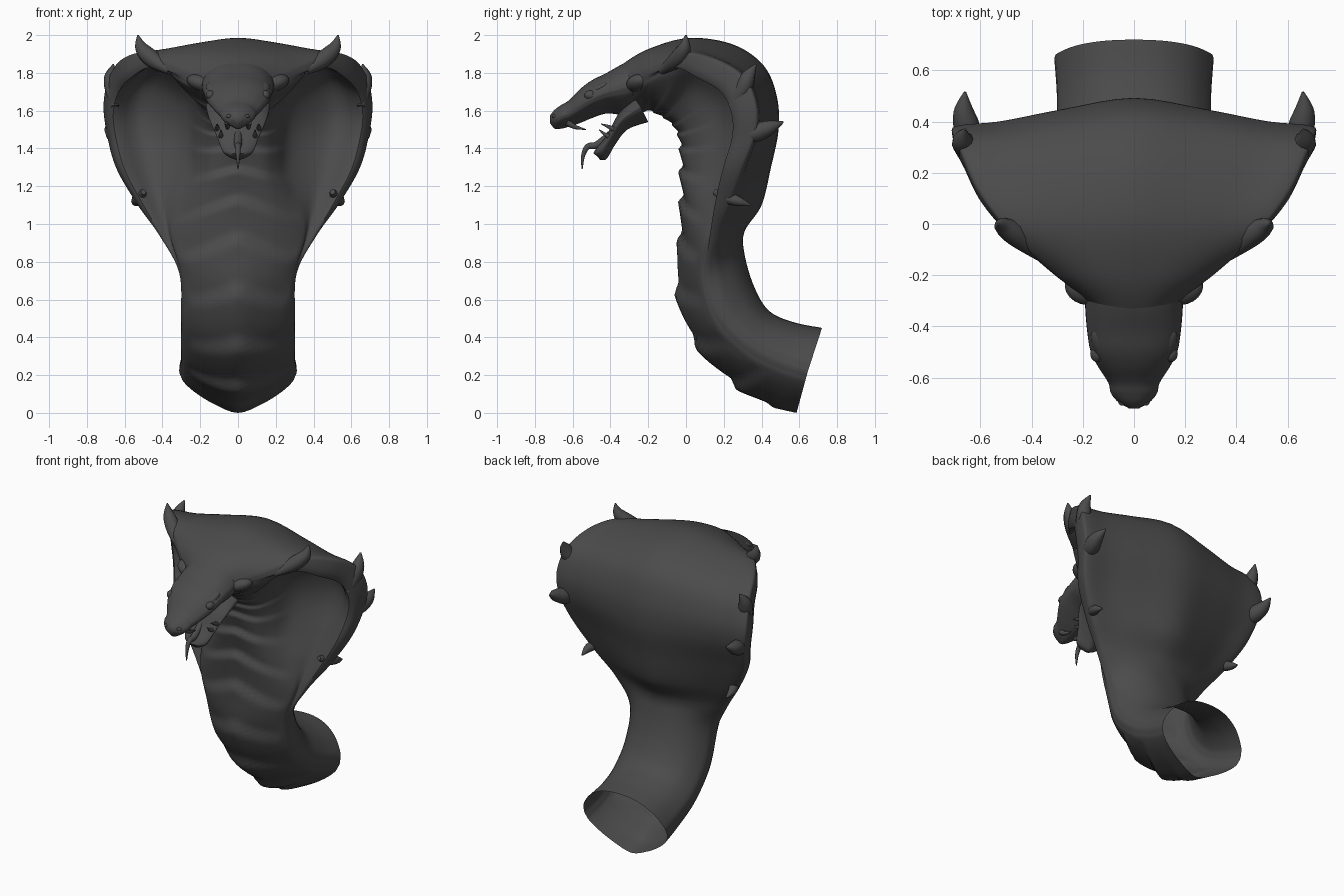
import bpy, bmesh, math
from mathutils import Vector

if "Cube" in bpy.data.objects:
    bpy.data.objects.remove(bpy.data.objects["Cube"])

mat = bpy.data.materials.new("dark_grey")
mat.diffuse_color = (0.07, 0.07, 0.07, 1)
mat.use_nodes = True
mat.node_tree.nodes["Principled BSDF"].inputs["Base Color"].default_value = mat.diffuse_color


def mix(a, b, t):
    return a + (b - a) * t


def clamp(t):
    return max(0.0, min(1.0, t))


def catmull(pts, n, closed):
    """Smooth curve through pts with n steps per segment."""
    m, out = len(pts), []
    for i in range(m if closed else m - 1):
        get = lambda k: pts[k % m] if closed else pts[max(0, min(m - 1, k))]
        a, b, c, d = (get(i + k) for k in (-1, 0, 1, 2))
        for s in range(n):
            t = s / n
            out.append(0.5 * (2 * b + (c - a) * t + (2 * a - 5 * b + 4 * c - d) * t * t
                              + (3 * b - a - 3 * c + d) * t ** 3))
    if not closed:
        out.append(pts[-1])
    return out


def section(vy, vz, dy, dz, rx, ry, rz):
    """Ring through belly point, side rim and back point; wide rings turn into a hood."""
    h = clamp((rx - 0.31) / 0.28)
    half = [(0, 1),
            (mix(.42 * rx, .13, h), mix(.78, .94, h)),
            (mix(.74 * rx, .205, h), mix(.50, .74, h)),
            (mix(.92 * rx, .29, h), mix(.27, .38, h)),
            (mix(.97, .72, h) * rx, mix(.14, .10, h)),
            (mix(1, .93, h) * rx, mix(.03, .30, h)),
            (rx, mix(-.08, .03, h)),
            (.96 * rx, mix(-.3, -.14, h)),
            (.74 * rx, mix(-.68, -.26, h)),
            (.4 * rx, mix(-.93, -.64, h)),
            (0, -1)]
    v, d, r = Vector((0, vy, vz)), Vector((0, dy, dz)), Vector((0, ry, rz))
    ring = []
    for x, t in half:
        p = r.lerp(v, t) if t > 0 else r.lerp(d, -t)
        ring.append(Vector((x, p.y, p.z)))
    return ring + [Vector((-p.x, p.y, p.z)) for p in ring[-2:0:-1]]


def finish(obj):
    obj.data.materials.append(mat)
    bpy.ops.object.select_all(action='DESELECT')
    obj.select_set(True)
    bpy.context.view_layer.objects.active = obj
    bpy.ops.object.shade_smooth_by_angle(angle=math.radians(50))


def skin(name, stations, n=6, cap=True, scutes=0.0):
    rings = [catmull(section(*s), 4, True) for s in stations]
    cols = [catmull(list(c), n, False) for c in zip(*rings)]
    N, L = len(cols), len(cols[0])
    for i in range(L if scutes else 0):
        out = (cols[0][i] - cols[N // 2][i]).normalized()
        fade = scutes * clamp(i / n - .6) * mix(1, .25, clamp((i / n - 7) / 3))
        for j in range(N):
            k = min(j, N - j)
            if k < 11:
                # overlapping chevron belly plates
                ph = (i / n * 0.95 + abs(cols[j][i].x) * 2.0) % 1.0
                saw = ph / 0.8 if ph < 0.8 else (1 - ph) / 0.2
                cols[j][i] = cols[j][i] + out * fade * (saw - .6) * (1 - k / 11) ** 0.5
    bm = bmesh.new()
    vs = [[bm.verts.new(c[i]) for c in cols] for i in range(L)]
    for i in range(L - 1):
        for j in range(N):
            k = (j + 1) % N
            bm.faces.new((vs[i][j], vs[i][k], vs[i + 1][k], vs[i + 1][j]))
    if cap:
        bm.faces.new(vs[0])
        bm.faces.new(vs[-1])
    bmesh.ops.recalc_face_normals(bm, faces=bm.faces)
    me = bpy.data.meshes.new(name)
    bm.to_mesh(me)
    bm.free()
    obj = bpy.data.objects.new(name, me)
    bpy.context.collection.objects.link(obj)
    finish(obj)


def taper(name, pts, radii, sides=(1, -1)):
    """Tapered curved spike, repeated on both sides."""
    for s in sides:
        cu = bpy.data.curves.new(name, 'CURVE')
        cu.dimensions, cu.bevel_depth, cu.bevel_resolution = '3D', 1.0, 3
        cu.use_fill_caps = True
        path = catmull([Vector((s * x, y, z)) for x, y, z in pts], 6, False)
        rad = catmull([Vector((r, 0, 0)) for r in radii], 6, False)
        sp = cu.splines.new('POLY')
        sp.points.add(len(path) - 1)
        for q, p, r in zip(sp.points, path, rad):
            q.co = (*p, 1)
            q.radius = max(r.x, 0.001)
        obj = bpy.data.objects.new(name, cu)
        bpy.context.collection.objects.link(obj)
        bpy.ops.object.select_all(action='DESELECT')
        obj.select_set(True)
        bpy.context.view_layer.objects.active = obj
        bpy.ops.object.convert(target='MESH')
        finish(bpy.context.view_layer.objects.active)


def blob(name, loc, scale, rot=(0, 0, 0)):
    for s in (1, -1):
        bpy.ops.mesh.primitive_uv_sphere_add(segments=20, ring_count=12, radius=1,
                                             location=(s * loc[0], loc[1], loc[2]),
                                             rotation=(rot[0], s * rot[1], s * rot[2]))
        obj = bpy.context.object
        obj.name, obj.scale = name, scale
        finish(obj)


# body and hood: belly (y, z), back (y, z), rim (x, y, z), from open tail to neck
skin("body_and_hood", [
    (.585, .00, .72, .45, .31, .645, .22),
    (.44, .04, .57, .48, .30, .50, .27),
    (.25, .15, .44, .54, .30, .33, .36),
    (.05, .36, .36, .67, .30, .18, .52),
    (-.05, .63, .31, .84, .31, .12, .74),
    (-.04, .90, .31, .96, .41, .15, .93),
    (-.03, 1.10, .40, 1.10, .53, .21, 1.10),
    (-.03, 1.26, .45, 1.30, .645, .29, 1.30),
    (-.03, 1.38, .49, 1.50, .695, .36, 1.49),
    (-.04, 1.46, .48, 1.68, .71, .36, 1.64),
    (-.06, 1.51, .41, 1.84, .68, .29, 1.78),
    (-.10, 1.55, .25, 1.95, .61, .13, 1.87),
    (-.15, 1.58, .02, 1.985, .49, -.03, 1.89),
    (-.20, 1.60, -.19, 1.93, .32, -.19, 1.80),
    (-.26, 1.59, -.33, 1.85, .18, -.30, 1.73),
    (-.36, 1.62, -.41, 1.77, .15, -.38, 1.70)], n=10, cap=False, scutes=.032)

# upper head, snout at the front: underside, crown, half width
skin("upper_head", [(y, b, y, t, w, y, mix(b, t, .52)) for y, b, t, w in [
    (-.22, 1.62, 1.89, .19), (-.32, 1.58, 1.855, .19), (-.42, 1.585, 1.80, .182),
    (-.50, 1.56, 1.76, .168), (-.56, 1.535, 1.715, .138), (-.62, 1.515, 1.655, .10),
    (-.66, 1.505, 1.63, .09), (-.695, 1.505, 1.605, .062), (-.72, 1.535, 1.575, .02)]])

# open lower jaw
skin("lower_jaw", [
    (-.20, 1.54, -.28, 1.68, .17, -.24, 1.62),
    (-.31, 1.50, -.36, 1.58, .15, -.34, 1.55),
    (-.375, 1.42, -.42, 1.47, .11, -.40, 1.46),
    (-.42, 1.345, -.475, 1.40, .08, -.45, 1.385),
    (-.455, 1.34, -.49, 1.375, .04, -.475, 1.365)])

# hood spikes, each swelling out of the rim
taper("hood_top_spike", [(.36, -.13, 1.81), (.45, -.05, 1.87), (.51, -.01, 1.93), (.53, 0, 2.0)],
      [.02, .045, .036, .004])
taper("hood_shoulder_spike", [(.65, .24, 1.62), (.66, .30, 1.71), (.67, .33, 1.78), (.66, .37, 1.845)],
      [.02, .045, .038, .004])
taper("hood_side_spike", [(.64, .26, 1.45), (.65, .36, 1.48), (.665, .44, 1.51), (.66, .515, 1.54)],
      [.02, .05, .04, .005])
taper("hood_lower_spike", [(.50, .15, 1.17), (.52, .22, 1.14), (.54, .28, 1.12), (.54, .34, 1.10)],
      [.015, .032, .026, .005])

# face details
blob("cheek_lump", (.19, -.25, 1.745), (.085, .065, .045), (0, -.3, .3))
blob("brow", (.125, -.48, 1.71), (.035, .08, .022), (.5, .3, -.25))
blob("eye", (.145, -.505, 1.682), (.026, .034, .026))
blob("nostril", (.045, -.69, 1.57), (.018, .02, .012))

# fangs, teeth and tongue
taper("fang", [(.055, -.63, 1.54), (.055, -.59, 1.515), (.055, -.53, 1.50)], [.018, .013, .002])
taper("jaw_tooth", [(.09, -.40, 1.46), (.09, -.43, 1.475), (.09, -.46, 1.50)], [.014, .01, .002])
taper("rear_tooth", [(.11, -.38, 1.50), (.11, -.41, 1.515), (.11, -.45, 1.53)], [.014, .01, .002])
taper("tongue", [(0, -.38, 1.49), (0, -.47, 1.42), (0, -.52, 1.41), (0, -.545, 1.36), (0, -.55, 1.29)],
      [.022, .02, .016, .011, .003], sides=(1,))
